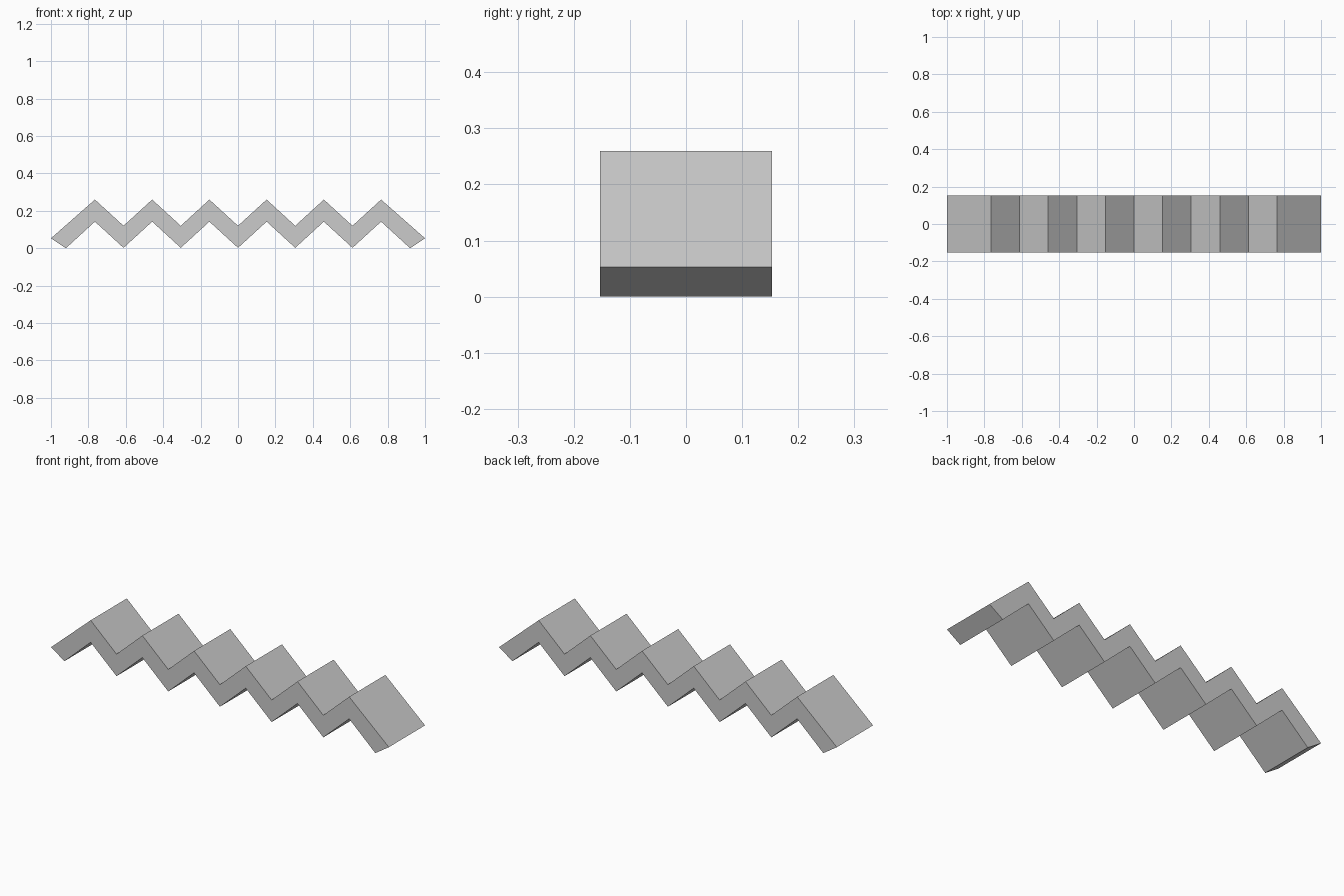
import bpy, bmesh

if "Cube" in bpy.data.objects:
    bpy.data.objects.remove(bpy.data.objects["Cube"])

STEP = 0.153        # horizontal distance from peak to valley
HALF_W = 0.153      # half depth in y
N = 5               # peaks at odd steps, valleys at even steps

# Zigzag profile in x-z: upper edge left to right, lower edge back
steps = range(-N, N + 1)
upper = [(-1, 0.053)] + [(i * STEP, 0.26 if i % 2 else 0.12) for i in steps] + [(1, 0.053)]
lower = [(-0.92, 0)] + [(i * STEP, 0.142 if i % 2 else 0.002) for i in steps] + [(0.92, 0)]
profile = upper + lower[::-1]

# Extrude the profile through the depth
bm = bmesh.new()
face = bm.faces.new([bm.verts.new((x, -HALF_W, z)) for x, z in profile])
ext = bmesh.ops.extrude_face_region(bm, geom=[face])
verts = [g for g in ext["geom"] if isinstance(g, bmesh.types.BMVert)]
bmesh.ops.translate(bm, verts=verts, vec=(0, 2 * HALF_W, 0))
bmesh.ops.recalc_face_normals(bm, faces=bm.faces)

mesh = bpy.data.meshes.new("zigzag_strip")
bm.to_mesh(mesh)
bm.free()
bpy.context.collection.objects.link(bpy.data.objects.new("zigzag_strip", mesh))
